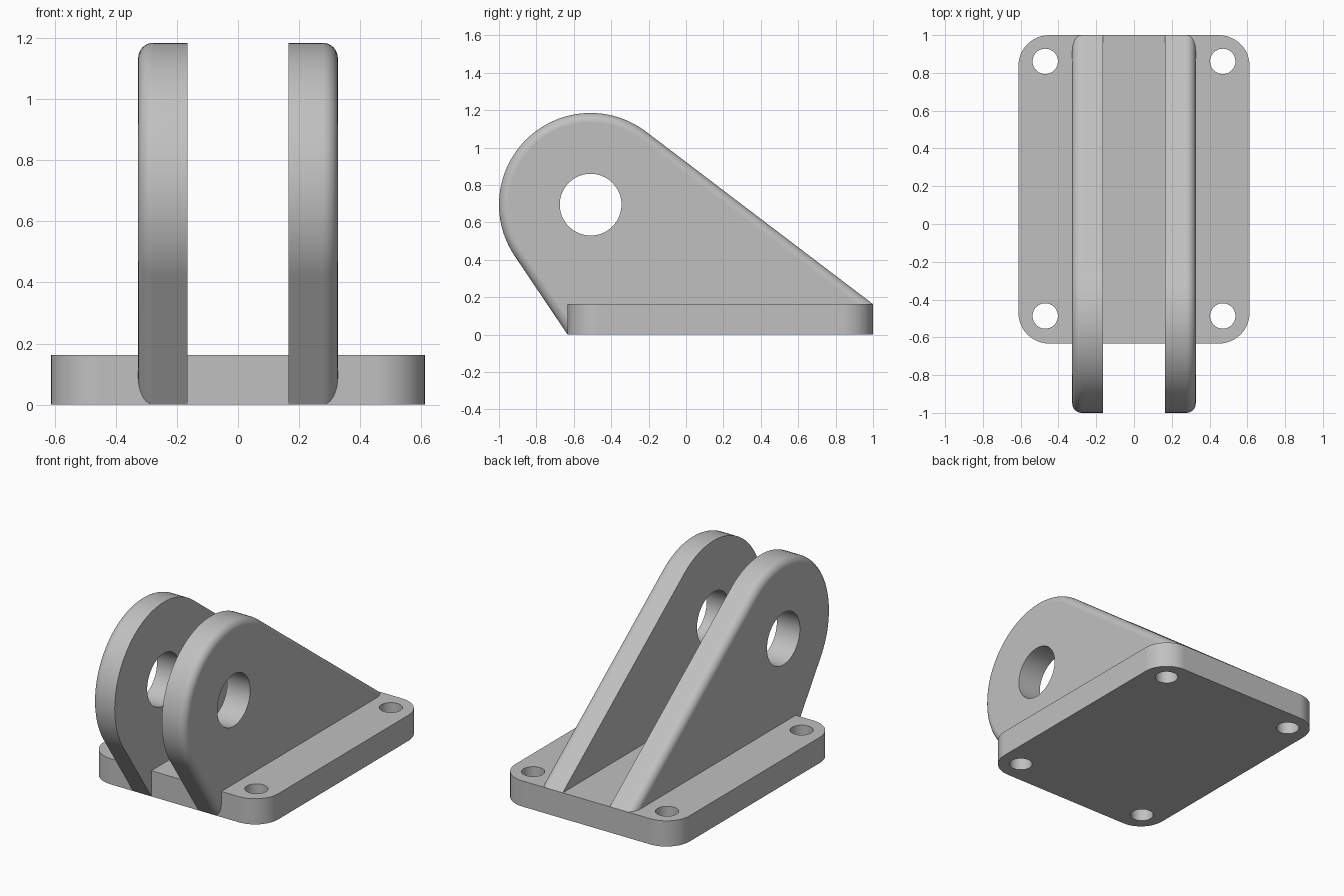
import bpy, bmesh
from math import sin, cos, pi, atan2, acos, hypot, radians

cube = bpy.data.objects.get("Cube")
if cube:
    bpy.data.objects.remove(cube, do_unlink=True)

# Base plate and lug dimensions
WIDTH, FRONT, BACK, THICK, CORNER = 0.612, -0.633, 1.0, 0.163, 0.163
INNER, OUTER, FILLET = 0.165, 0.327, 0.05
PIN_Y, PIN_Z, LUG_R, PIN_R = -0.51, 0.695, 0.49, 0.165

grey = bpy.data.materials.new("grey metal")
grey.use_nodes = True
colour = (0.53, 0.53, 0.53, 1)
grey.diffuse_color = colour
grey.node_tree.nodes["Principled BSDF"].inputs["Base Color"].default_value = colour


def loft(name, rings):
    """Skin a stack of matching rings and cap both ends."""
    bm = bmesh.new()
    loops = [[bm.verts.new(p) for p in ring] for ring in rings]
    for a, b in zip(loops, loops[1:]):
        for i in range(len(a)):
            j = (i + 1) % len(a)
            bm.faces.new((a[i], a[j], b[j], b[i]))
    bm.faces.new(loops[0])
    bm.faces.new(loops[-1])
    bmesh.ops.recalc_face_normals(bm, faces=bm.faces)
    mesh = bpy.data.meshes.new(name)
    bm.to_mesh(mesh)
    bm.free()
    mesh.materials.append(grey)
    obj = bpy.data.objects.new(name, mesh)
    bpy.context.collection.objects.link(obj)
    return obj


def arc(cx, cy, r, start, end, steps):
    return [(cx + r * cos(start + (end - start) * i / steps),
             cy + r * sin(start + (end - start) * i / steps)) for i in range(steps + 1)]


def select(obj):
    bpy.ops.object.select_all(action='DESELECT')
    obj.select_set(True)
    bpy.context.view_layer.objects.active = obj


def drill(obj, cutter):
    mod = obj.modifiers.new("hole", 'BOOLEAN')
    mod.operation, mod.solver, mod.object = 'DIFFERENCE', 'EXACT', cutter
    select(obj)
    bpy.ops.object.modifier_apply(modifier=mod.name)
    bpy.data.objects.remove(cutter, do_unlink=True)


def finish(obj):
    select(obj)
    bpy.ops.object.shade_smooth_by_angle(angle=radians(30))
    mod = obj.modifiers.new("even shading", 'WEIGHTED_NORMAL')
    mod.keep_sharp = True
    mod.weight = 100


# Rounded base plate with four bolt holes
outline = []
for k, (sx, y) in enumerate([(1, BACK - CORNER), (-1, BACK - CORNER),
                             (-1, FRONT + CORNER), (1, FRONT + CORNER)]):
    outline += arc(sx * (WIDTH - CORNER), y, CORNER, k * pi / 2, (k + 1) * pi / 2, 12)
base = loft("base_plate", [[(x, y, z) for x, y in outline] for z in (0, THICK)])
for x in (-0.47, 0.47):
    for y in (-0.487, 0.861):
        circle = arc(x, y, 0.067, 0, 2 * pi, 40)[:-1]
        drill(base, loft("bolt_cutter", [[(p, q, z) for p, q in circle] for z in (-0.1, 0.3)]))
finish(base)


def tangent_angle(y, z, side):
    """Angle on the lug circle where the line from (y, z) touches it."""
    dy, dz = y - PIN_Y, z - PIN_Z
    return atan2(dz, dy) + side * acos(LUG_R / hypot(dy, dz))


REAR = tangent_angle(BACK, THICK, 1)
FORE = tangent_angle(FRONT, 0, -1) % (2 * pi)


def lug_ring(x, inset):
    """Teardrop lug outline, shrunk by the inset."""
    pts = [(BACK - inset * cos(REAR), THICK - inset * sin(REAR))]
    pts += arc(PIN_Y, PIN_Z, LUG_R - inset, REAR, FORE, 48)
    pts.append((FRONT - inset * cos(FORE), -inset * sin(FORE)))
    return [(x, y, z) for y, z in pts]


# Pair of lugs, rounded on the outer rim only, each with a pin hole
for name, side in (("left_lug", 1), ("right_lug", -1)):
    rings = [lug_ring(side * INNER, 0)]
    for i in range(9):
        t = i / 8 * pi / 2
        rings.append(lug_ring(side * (OUTER - FILLET + FILLET * sin(t)), FILLET * (1 - cos(t))))
    lug = loft(name, rings)
    circle = arc(PIN_Y, PIN_Z, PIN_R, 0, 2 * pi, 64)[:-1]
    drill(lug, loft("pin_cutter", [[(side * x, y, z) for y, z in circle] for x in (0.1, 0.4)]))
    finish(lug)
